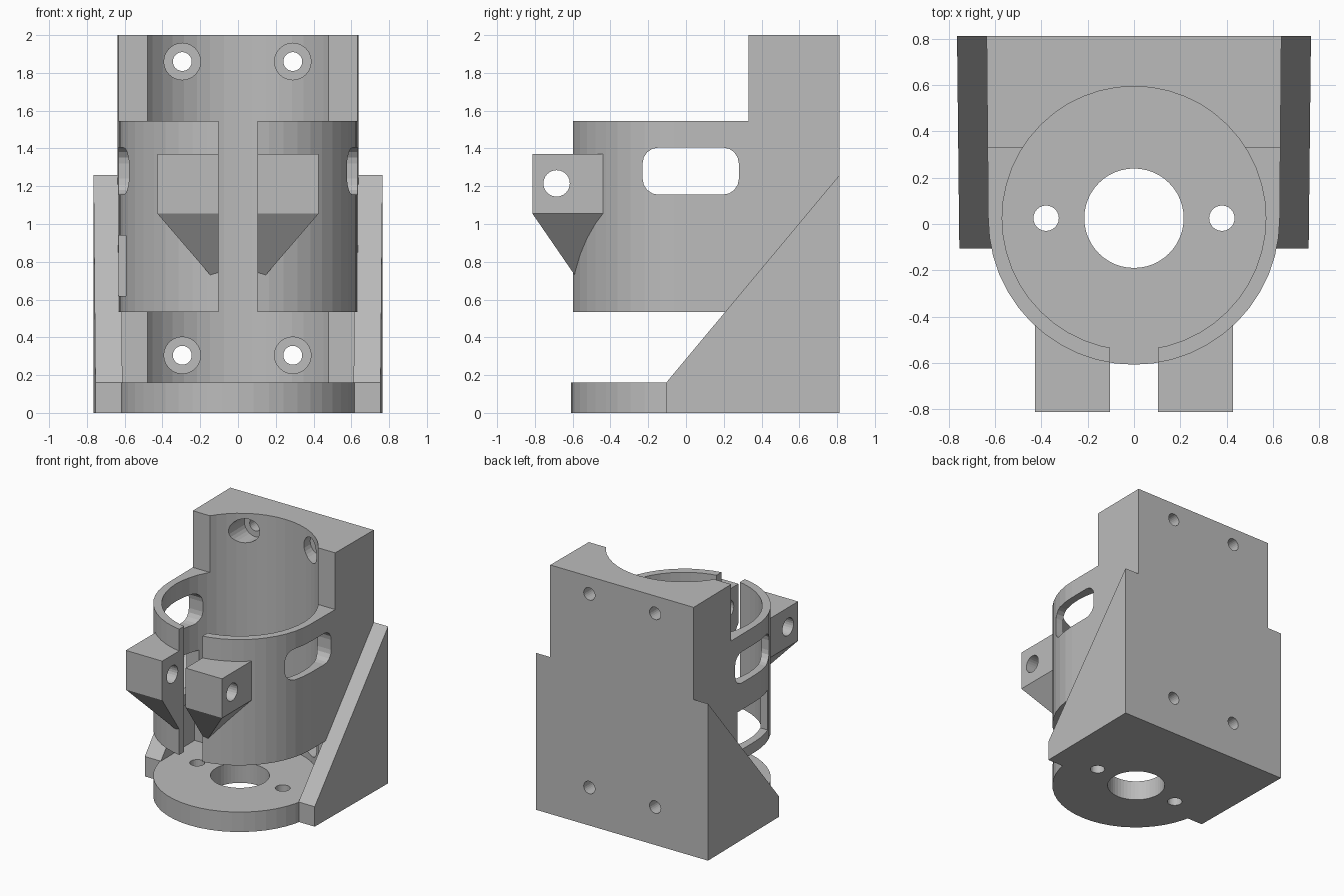
import bpy
import bmesh
from math import cos, sin, pi

if "Cube" in bpy.data.objects:
    bpy.data.objects.remove(bpy.data.objects["Cube"], do_unlink=True)

BACK = 0.813      # rear face
AXIS_Y = 0.022    # centre line of the bore
OUTER, BORE = 0.63, 0.57
FLOOR = 0.16      # base plate thickness
RING_LOW, RING_TOP = 0.535, 1.545


def arc(cx, cy, r, start, end, steps):
    return [(cx + r * cos(start + (end - start) * i / steps),
             cy + r * sin(start + (end - start) * i / steps)) for i in range(steps + 1)]


def circle(cx, cy, r, sides):
    return arc(cx, cy, r, 0, 2 * pi, sides)[:-1]


def rounded(a0, a1, b0, b1, r):
    corners = [(a1 - r, b1 - r), (a0 + r, b1 - r), (a0 + r, b0 + r), (a1 - r, b0 + r)]
    return [p for i, (a, b) in enumerate(corners)
            for p in arc(a, b, r, i * pi / 2, (i + 1) * pi / 2, 4)]


def prism(name, outline, axis, lo, hi):
    """Extrude a 2D outline along one axis."""
    place = {"x": lambda a, b, d: (d, a, b),
             "y": lambda a, b, d: (a, d, b),
             "z": lambda a, b, d: (a, b, d)}[axis]
    bm = bmesh.new()
    low = [bm.verts.new(place(a, b, lo)) for a, b in outline]
    high = [bm.verts.new(place(a, b, hi)) for a, b in outline]
    bm.faces.new(low)
    bm.faces.new(high)
    n = len(outline)
    for i in range(n):
        j = (i + 1) % n
        bm.faces.new((low[i], low[j], high[j], high[i]))
    return finish(name, bm)


def finish(name, bm):
    bmesh.ops.recalc_face_normals(bm, faces=bm.faces)
    mesh = bpy.data.meshes.new(name)
    bm.to_mesh(mesh)
    bm.free()
    obj = bpy.data.objects.new(name, mesh)
    bpy.context.collection.objects.link(obj)
    return obj


def box(name, x0, x1, y0, y1, z0, z1):
    return prism(name, [(x0, y0), (x1, y0), (x1, y1), (x0, y1)], "z", z0, z1)


def combine(target, tool, operation):
    """Apply a boolean and discard the tool."""
    mod = target.modifiers.new(operation, "BOOLEAN")
    mod.operation, mod.solver, mod.object = operation, "EXACT", tool
    bpy.context.view_layer.update()
    result = target.evaluated_get(bpy.context.evaluated_depsgraph_get())
    mesh = bpy.data.meshes.new_from_object(result)
    target.modifiers.clear()
    target.data = mesh
    bpy.data.objects.remove(tool, do_unlink=True)


def cut(tool):
    combine(bracket, tool, "DIFFERENCE")


def add(tool):
    combine(bracket, tool, "UNION")


# Full-height body: round front, square and slightly flared back
plan = arc(0, AXIS_Y, OUTER, pi, 2 * pi, 24) + [(0.637, BACK), (-0.637, BACK)]
bracket = prism("motor_bracket", plan, "z", 0, 2)

# Open the front above and below the clamp ring
cut(box("upper_opening", -1, 1, -1, 0.33, RING_TOP, 2.2))
cut(box("lower_opening", -1, 1, -1, 0.33, FLOOR, RING_LOW))

# Side slots, and one extra window on the right
cut(prism("side_slots", rounded(-0.23, 0.28, 1.155, 1.405, 0.085), "x", -1, 1))
cut(box("side_window", -1, -0.4, -0.19, 0.25, 0.62, 0.94))

# Clamp lugs with a tapered support under each
for side in (-1, 1):
    inner, outer = 0.104 * side, 0.427 * side
    front, rear, low, high = -BACK, -0.42, 1.055, 1.37
    bm = bmesh.new()
    rings = [[bm.verts.new((x, y, z)) for x, y in
              ((inner, front), (outer, front), (outer, rear), (inner, rear))]
             for z in (low, high)]
    tip = bm.verts.new((inner, -0.555, 0.68))
    bm.faces.new(rings[1])
    for i in range(4):
        j = (i + 1) % 4
        bm.faces.new((rings[0][i], rings[0][j], rings[1][j], rings[1][i]))
        bm.faces.new((rings[0][j], rings[0][i], tip))
    add(finish("clamp_lug", bm))
cut(prism("clamp_bolt_hole", circle(-0.685, 1.215, 0.07, 24), "x", -0.6, 0.6))

# Triangular gussets on both sides, flared toward the back
for side in (-1, 1):
    profile = [(-0.105, 0), (-0.105, FLOOR), (BACK, 1.26), (BACK, 0)]
    gusset = prism("gusset", profile, "x", 0.612 * side, 0.755 * side)
    for v in gusset.data.vertices:
        if v.co.y > 0.5:
            v.co.x += 0.01 * side
    add(gusset)

# Motor bore and the slit at the front of the ring
cut(prism("bore", circle(0, AXIS_Y + 0.003, BORE, 48), "z", FLOOR, 2.2))
cut(box("clamp_slit", -0.104, 0.104, -1, -0.3, FLOOR + 0.1, RING_TOP + 0.1))

# Shaft hole and motor screw holes in the base plate
cut(prism("shaft_hole", circle(0, AXIS_Y + 0.003, 0.215, 48), "z", -0.1, 0.3))
for x in (-0.38, 0.38):
    cut(prism("motor_screw_hole", circle(x, AXIS_Y + 0.003, 0.055, 24), "z", -0.1, 0.3))

# Counterbored mounting holes through the back
for x in (-0.295, 0.29):
    for z in (0.305, 1.86):
        cut(prism("mount_hole", circle(x, z, 0.05, 24), "y", 0.4, 1))
        cut(prism("mount_counterbore", circle(x, z, 0.097, 24), "y", 0.35, 0.64))

# Single grey finish
grey = bpy.data.materials.new("plain_grey")
grey.use_nodes = True
colour = (0.5, 0.5, 0.5, 1)
grey.diffuse_color = colour
grey.node_tree.nodes["Principled BSDF"].inputs["Base Color"].default_value = colour
bracket.data.materials.clear()
bracket.data.materials.append(grey)
for face in bracket.data.polygons:
    face.material_index = 0
